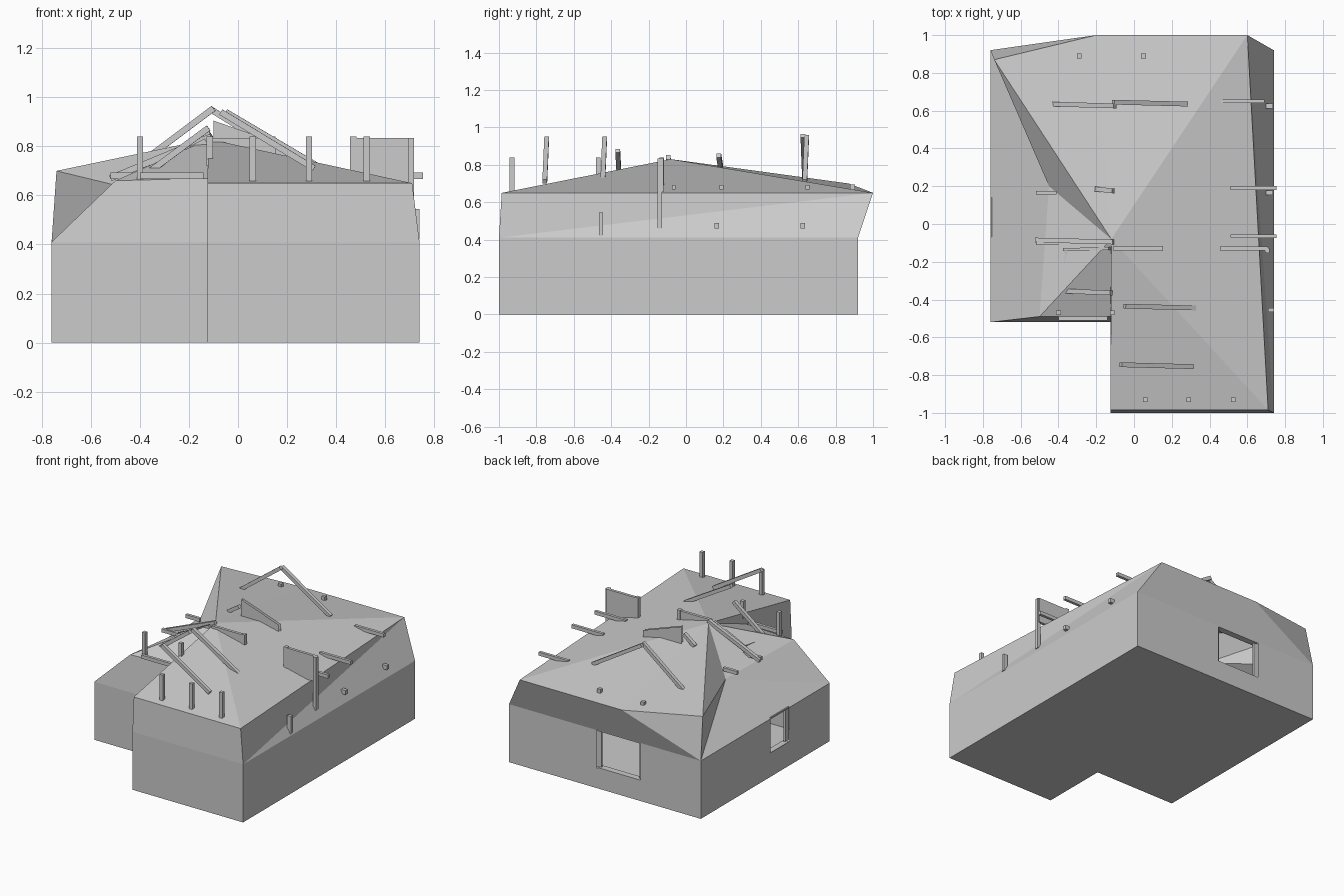
import bpy, bmesh
from mathutils import Vector, Matrix

if "Cube" in bpy.data.objects:
    bpy.data.objects.remove(bpy.data.objects["Cube"])


def make(name, polys):
    """Flat-faced object from a list of polygons, shared corners welded."""
    bm = bmesh.new()
    for p in polys:
        bm.faces.new([bm.verts.new(v) for v in p])
    bmesh.ops.remove_doubles(bm, verts=bm.verts, dist=1e-4)
    bmesh.ops.recalc_face_normals(bm, faces=bm.faces)
    me = bpy.data.meshes.new(name)
    bm.to_mesh(me)
    bm.free()
    ob = bpy.data.objects.new(name, me)
    bpy.context.collection.objects.link(ob)
    return ob


def beam(name, a, b, w=0.025, h=0.025):
    """Box running from a to b, w wide and h deep."""
    a, b = Vector(a), Vector(b)
    d = (b - a).normalized()
    up = Vector((0, 0, 1)) if abs(d.z) < 0.95 else Vector((0, 1, 0))
    s = up.cross(d).normalized()
    t = d.cross(s)
    rot = Matrix((d, s, t)).transposed().to_4x4()
    bm = bmesh.new()
    m = Matrix.Translation((a + b) / 2) @ rot @ Matrix.Diagonal(((b - a).length, w, h, 1))
    bmesh.ops.create_cube(bm, size=1, matrix=m)
    me = bpy.data.meshes.new(name)
    bm.to_mesh(me)
    bm.free()
    ob = bpy.data.objects.new(name, me)
    bpy.context.collection.objects.link(ob)


X0, XM, X1 = -0.76, -0.125, 0.74
Y0, YM, Y1 = -1.0, -0.52, 0.92
H = 0.41


def wall(a, b, openings=()):
    """Wall panels from a to b, leaving (start, end, sill) openings below the top."""
    a, b = Vector(a), Vector(b)
    out, t0 = [], 0.0

    def panel(s, e, z0, z1):
        p, q = a.lerp(b, s), a.lerp(b, e)
        out.append([(p.x, p.y, z0), (q.x, q.y, z0), (q.x, q.y, z1), (p.x, p.y, z1)])
    for s, e, sill in openings:
        panel(t0, s, 0, H)
        panel(s, e, 0, sill)
        t0 = e
    panel(t0, 1, 0, H)
    return out


# walls and floor
outline = [(X0, YM), (XM, YM), (XM, Y0), (X1, Y0), (X1, Y1), (X0, Y1)]
win_back = (0.69 / 1.5, 1.03 / 1.5, 0.14)
win_left = (0.78 / 1.44, 0.99 / 1.44, 0.17)
walls = []
for i, p in enumerate(outline):
    q = outline[(i + 1) % 6]
    walls += wall(p, q, {4: [win_back], 5: [win_left]}.get(i, ()))
walls.append([(x, y, 0) for x, y in reversed(outline)])

# upper walls and roof
peak = (-0.12, -0.08, 0.83)
fl, fr = (XM, -0.985, 0.65), (0.71, -0.985, 0.65)
br, bl = (0.6, 1.0, 0.65), (-0.2, 1.0, 0.65)
corner = (-0.74, 0.87, 0.70)
valley = (-0.45, 0.2, 0.63)
wing_l, wing_r = (-0.5, -0.49, 0.66), (XM, -0.49, 0.67)
A, B, C, D, E, F = [(x, y, H) for x, y in outline]
roof = [
    [C, D, fr, fl],                      # front upper wall
    [D, E, br], [D, br, fr],             # right upper wall
    [E, F, bl], [E, bl, br], [F, corner, bl],   # back upper wall
    [A, B, wing_r, wing_l],              # wing front
    [B, C, fl, wing_r], [fl, wing_r, peak],     # step wall
    [A, wing_l, valley], [A, valley, (X0, 0.18, H)],
    [(X0, 0.18, H), valley, F], [F, valley, corner],
    [fl, fr, peak], [fr, br, peak], [br, bl, peak], [bl, corner, peak],
    [corner, valley, peak], [valley, wing_l, peak], [wing_l, wing_r, peak],
]
make("house_shell", walls + roof)

# window frames
for x in (0.05, -0.29):
    beam("back_window_jamb", (x, Y1 - 0.025, 0.14), (x, Y1 - 0.025, H), 0.04, 0.015)
    beam("back_eave_block", (x, 0.89, 0.665), (x, 0.89, 0.695))
for z in (0.14, H):
    beam("back_window_rail", (0.05, Y1 - 0.025, z), (-0.29, Y1 - 0.025, z), 0.045, 0.012)
    beam("left_window_rail", (X0 + 0.025, 0.14, z + 0.02 * (z < 0.3)),
         (X0 + 0.025, -0.07, z + 0.02 * (z < 0.3)), 0.045, 0.012)
for y in (0.14, -0.07):
    beam("left_window_jamb", (X0 + 0.025, y, 0.17), (X0 + 0.025, y, H), 0.015, 0.04)

# sloping rafters
for y, xa, za, xb, zb in [(-0.75, -0.07, 0.94, 0.31, 0.71), (-0.44, -0.05, 0.94, 0.34, 0.71),
                          (0.64, -0.11, 0.95, 0.28, 0.71), (0.63, -0.44, 0.70, -0.1, 0.955),
                          (-0.36, -0.37, 0.69, -0.12, 0.875), (-0.09, -0.52, 0.67, -0.11, 0.84),
                          (0.18, -0.2, 0.79, -0.11, 0.85)]:
    beam("rafter", (xa, y + 0.005, za), (xb, y - 0.005, zb))
make("rafter_brace", [[(-0.1, y, 0.905), (-0.1, y, 0.78), (0.2, y, 0.74), (0.2, y, 0.80)]
                      for y in (0.175, 0.195)])

# upright posts
for x in (0.06, 0.29, 0.525):
    beam("front_post", (x, -0.93, 0.65), (x, -0.93, 0.84))
beam("wing_post", (-0.4, -0.47, 0.62), (-0.4, -0.47, 0.84))
beam("step_post", (-0.115, -0.47, 0.72), (-0.115, -0.47, 0.84))

# wall panels standing on the roof
beam("ridge_panel", (-0.11, -0.13, 0.75), (0.13, -0.13, 0.75), 0.02, 0.17)
beam("ridge_panel_post", (0.14, -0.13, 0.74), (0.14, -0.13, 0.84))
beam("side_panel", (0.47, -0.13, 0.745), (0.71, -0.13, 0.745), 0.02, 0.18)
beam("side_panel_post", (0.47, -0.13, 0.65), (0.47, -0.13, 0.84))
beam("side_panel_long_post", (0.705, -0.14, 0.46), (0.705, -0.14, 0.835))

# level joists poking through the eaves
for y, xa, xb in [(0.65, 0.46, 0.69), (0.19, 0.51, 0.755), (-0.065, 0.51, 0.755),
                  (0.165, -0.52, -0.41), (-0.1, -0.52, -0.25), (-0.5, -0.4, -0.14)]:
    beam("joist", (xa, y, 0.68), (xb, y, 0.68), 0.02)
beam("wing_rail", (-0.375, -0.3, 0.69), (-0.355, -0.14, 0.70), 0.015)
beam("wing_cross_rail", (-0.37, -0.135, 0.70), (-0.13, -0.13, 0.82), 0.015)

# stubs on the right wall
for y in (0.165, 0.625):
    beam("wall_stub", (0.70, y, 0.475), (0.735, y, 0.475), 0.025, 0.03)
beam("wall_bracket", (0.725, -0.455, 0.42), (0.725, -0.455, 0.545), 0.03, 0.02)
